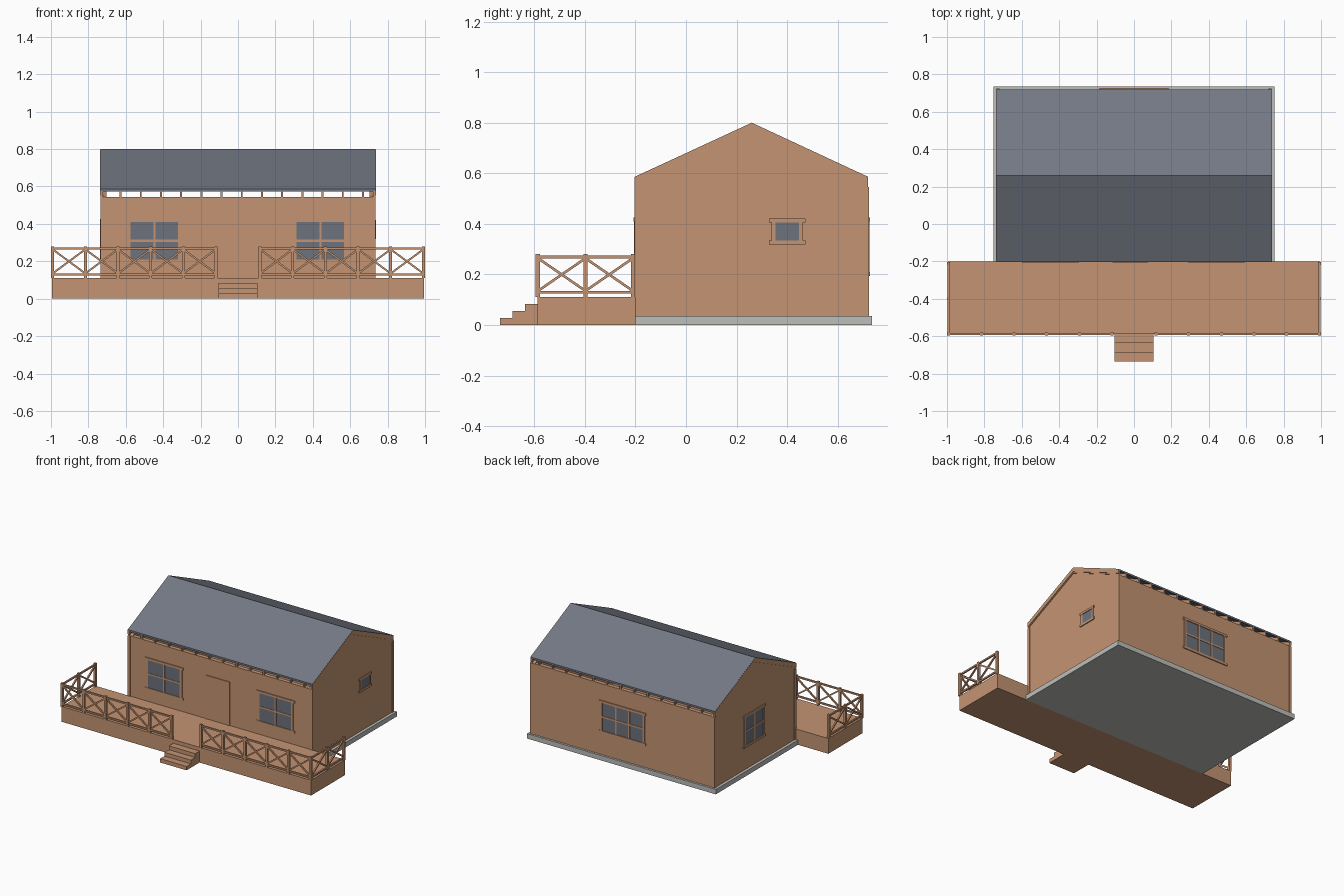
import bpy, bmesh, math
from mathutils import Matrix, Vector

if "Cube" in bpy.data.objects:
    bpy.data.objects.remove(bpy.data.objects["Cube"], do_unlink=True)


def material(name, rgb):
    m = bpy.data.materials.new(name)
    m.use_nodes = True
    m.diffuse_color = (*rgb, 1)
    m.node_tree.nodes["Principled BSDF"].inputs["Base Color"].default_value = (*rgb, 1)
    return m


WOOD = material("warm wood", (0.55, 0.295, 0.17))
ROOF = material("slate roof", (0.175, 0.19, 0.23))
GLASS = material("window glass", (0.15, 0.17, 0.205))
STONE = material("pale concrete", (0.51, 0.51, 0.49))


def box(bm, lo, hi, mat=None):
    lo, hi = Vector(lo), Vector(hi)
    m = Matrix.Translation((lo + hi) / 2) @ Matrix.Diagonal((*(hi - lo), 1))
    bmesh.ops.create_cube(bm, size=1, matrix=(mat or Matrix()) @ m)


def beam(bm, p, q, width):
    p, q = Vector(p), Vector(q)
    d = q - p
    rot = d.to_track_quat('Z', 'Y').to_matrix().to_4x4()
    m = Matrix.Translation((p + q) / 2) @ rot @ Matrix.Diagonal((width, width, d.length, 1))
    bmesh.ops.create_cube(bm, size=1, matrix=m)


def prism(bm, profile, x0, x1):
    """Extrude a (y, z) profile from x0 to x1."""
    f = bm.faces.new([bm.verts.new((x0, y, z)) for y, z in profile])
    out = bmesh.ops.extrude_face_region(bm, geom=[f])["geom"]
    bmesh.ops.translate(bm, vec=(x1 - x0, 0, 0),
                        verts=[g for g in out if isinstance(g, bmesh.types.BMVert)])


def finish(name, bm, mat):
    bmesh.ops.recalc_face_normals(bm, faces=bm.faces)
    me = bpy.data.meshes.new(name)
    bm.to_mesh(me)
    bm.free()
    me.materials.append(mat)
    ob = bpy.data.objects.new(name, me)
    bpy.context.collection.objects.link(ob)
    return ob


HX = 0.732                      # half width of the house
FRONT, BACK, MID = -0.2, 0.72, 0.26
BASE, EAVE, RISE = 0.035, 0.545, 0.214
DECK = 0.11


def chevron(low, high, y0=-0.203, y1=0.72):
    """Gable-shaped band, offsets measured up from the eave line."""
    a, b = EAVE + low, EAVE + high
    return [(y0, a), (MID, a + RISE), (y1, a), (y1, b), (MID, b + RISE), (y0, b)]


# Foundation slab
bm = bmesh.new()
box(bm, (-0.752, FRONT, 0), (0.752, 0.735, BASE))
finish("foundation", bm, STONE)

# Walls
bm = bmesh.new()
for y in (FRONT, BACK - 0.03):
    box(bm, (-HX, y, BASE), (HX, y + 0.03, EAVE))
gable = [(FRONT, BASE), (BACK, BASE), (BACK, EAVE), (MID, EAVE + RISE), (FRONT, EAVE)]
for s in (-1, 1):
    prism(bm, gable, s * HX, s * (HX - 0.03))
finish("walls", bm, WOOD)

# Corner boards
bm = bmesh.new()
for s in (-1, 1):
    x0, x1 = sorted((s * (HX - 0.014), s * (HX + 0.004)))
    box(bm, (x0, FRONT - 0.004, BASE), (x1, FRONT + 0.014, EAVE))
    box(bm, (x0, BACK - 0.014, BASE), (x1, BACK + 0.004, EAVE))
finish("corner_boards", bm, WOOD)

# Rafters
bm = bmesh.new()
for x in [-0.727, 0.727] + [-0.628 + 0.108 * k for k in range(13)]:
    prism(bm, chevron(0, 0.03), x - 0.005, x + 0.005)
finish("rafters", bm, WOOD)

# Roof sheet
bm = bmesh.new()
prism(bm, chevron(0.028, 0.041), -0.735, 0.735)
finish("roof", bm, ROOF)

# Boards along the gable edges
bm = bmesh.new()
for s in (-1, 1):
    prism(bm, chevron(0.008, 0.040), s * HX, s * (HX + 0.005))
    prism(bm, chevron(-0.002, 0.007), s * HX, s * (HX + 0.003))
finish("gable_boards", bm, WOOD)


def wall_frame(x, y, angle):
    """Local x runs along the wall, local -y points out of it."""
    return Matrix.Translation((x, y, 0)) @ Matrix.Rotation(math.radians(angle), 4, 'Z')


def window(name, mat, half, z0, z1, cols, rows):
    bm = bmesh.new()
    box(bm, (-half, -0.002, z0), (half, 0.004, z1), mat)
    finish(name + "_glass", bm, GLASS)
    bm = bmesh.new()
    t, out = 0.016, -0.006
    for s in (-1, 1):
        a, b = sorted((s * half, s * (half + t)))
        box(bm, (a, out, z0), (b, 0.004, z1), mat)
    for a, b in ((z1, z1 + t), (z0 - t, z0)):
        box(bm, (-half - t * 1.6, out - 0.001, a), (half + t * 1.6, 0.004, b), mat)
    for k in range(1, cols):
        x = -half + 2 * half * k / cols
        box(bm, (x - 0.006, -0.005, z0), (x + 0.006, 0.004, z1), mat)
    for k in range(1, rows):
        z = z0 + (z1 - z0) * k / rows
        box(bm, (-half, -0.005, z - 0.006), (half, 0.004, z + 0.006), mat)
    finish(name + "_frame", bm, WOOD)


window("front_window_right", wall_frame(-0.447, FRONT, 0), 0.127, 0.21, 0.41, 2, 2)
window("front_window_left", wall_frame(0.441, FRONT, 0), 0.127, 0.21, 0.41, 2, 2)
window("back_window", wall_frame(0, BACK, 180), 0.16, 0.21, 0.41, 3, 2)
window("small_side_window", wall_frame(HX, 0.40, 90), 0.046, 0.335, 0.405, 1, 1)
window("large_side_window", wall_frame(-HX, 0.27, -90), 0.1, 0.21, 0.41, 2, 2)

# Door with its casing
bm = bmesh.new()
box(bm, (-0.1, FRONT - 0.002, DECK), (0.06, FRONT + 0.01, 0.41))
finish("door", bm, WOOD)
bm = bmesh.new()
for a, b in ((-0.115, -0.1), (0.06, 0.075)):
    box(bm, (a, FRONT - 0.006, DECK), (b, FRONT + 0.01, 0.41))
box(bm, (-0.115, FRONT - 0.006, 0.41), (0.075, FRONT + 0.01, 0.425))
finish("door_casing", bm, WOOD)

# Deck and steps
bm = bmesh.new()
box(bm, (-0.994, -0.588, 0), (0.994, FRONT, DECK))
finish("deck", bm, WOOD)
bm = bmesh.new()
prism(bm, [(-0.588, 0), (-0.735, 0), (-0.735, 0.028), (-0.686, 0.028), (-0.686, 0.055),
           (-0.637, 0.055), (-0.637, 0.083), (-0.588, 0.083)], -0.105, 0.105)
finish("steps", bm, WOOD)


def railing(name, start, end, bays):
    """Posts, two rails and crossed braces between two plan points."""
    bm = bmesh.new()
    a, b = Vector((*start, 0)), Vector((*end, 0))
    up = lambda p, z: p + Vector((0, 0, z))
    posts = [a.lerp(b, k / bays) for k in range(bays + 1)]
    for p in posts:
        beam(bm, up(p, DECK), up(p, 0.28), 0.016)
    for z in (0.13, 0.269):
        beam(bm, up(a, z), up(b, z), 0.011)
    for p, q in zip(posts, posts[1:]):
        beam(bm, up(p, 0.135), up(q, 0.264), 0.010)
        beam(bm, up(p, 0.264), up(q, 0.135), 0.010)
    finish(name, bm, WOOD)


for side, s in (("left", 1), ("right", -1)):
    railing("front_railing_" + side, (s * 0.118, -0.587), (s * 0.991, -0.587), 5)
    railing("side_railing_" + side, (s * 0.991, -0.585), (s * 0.991, -0.21), 2)
